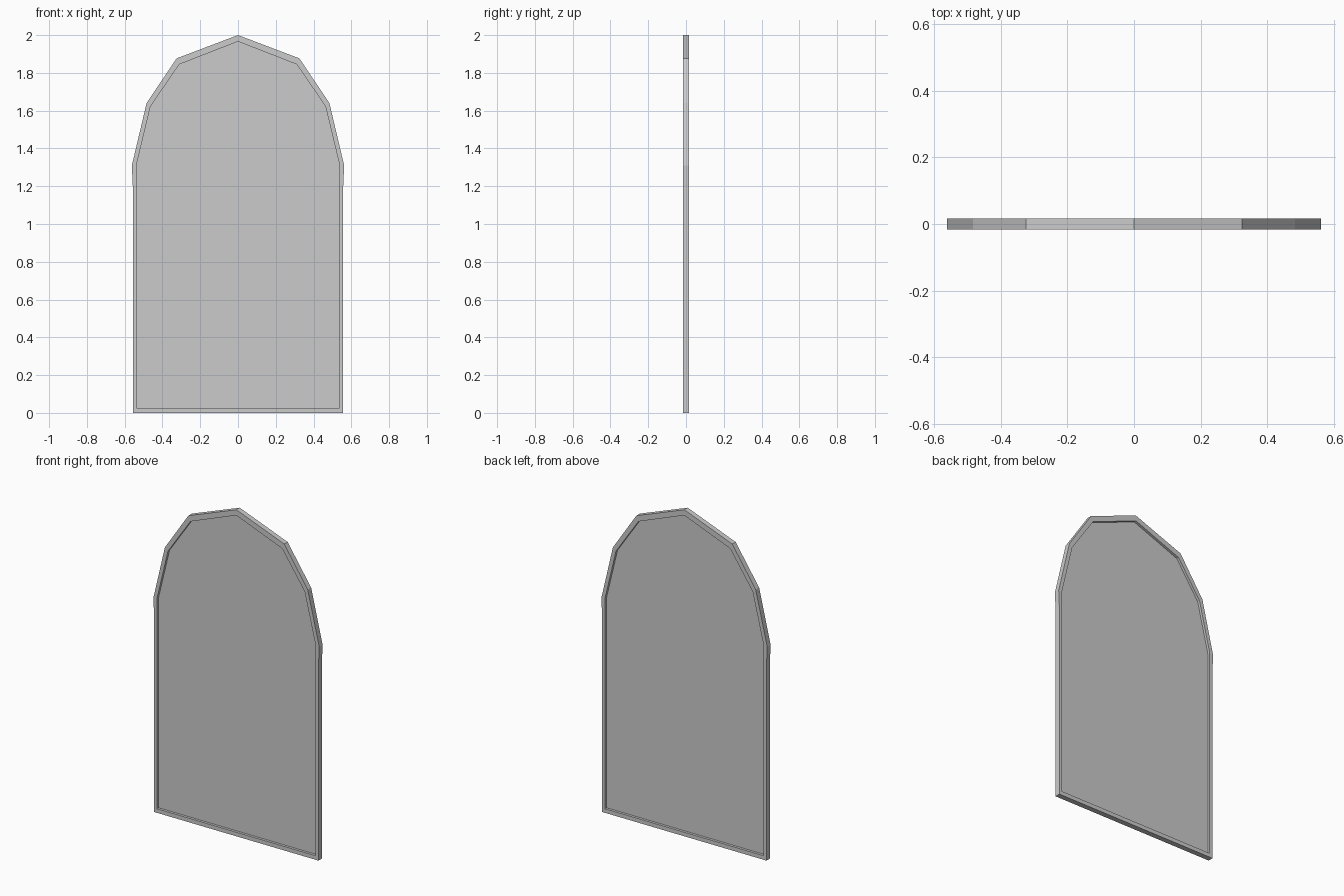
import bpy
import bmesh

if "Cube" in bpy.data.objects:
    bpy.data.objects.remove(bpy.data.objects["Cube"])

HALF_DEPTH = 0.0165

# Right half outlines (x, z), bottom to apex
outer_half = [(0.557, 0.0), (0.557, 1.2), (0.562, 1.31), (0.484, 1.64), (0.325, 1.877), (0.0, 2.0)]
inner_half = [(0.537, 0.025), (0.537, 1.2), (0.537, 1.315), (0.463, 1.623), (0.311, 1.845), (0.0, 1.966)]


def mirrored(half):
    """Complete a half outline into a closed loop across x = 0."""
    return half + [(-x, z) for x, z in reversed(half[:-1])]


def make_object(name, bm):
    bmesh.ops.recalc_face_normals(bm, faces=bm.faces)
    mesh = bpy.data.meshes.new(name)
    bm.to_mesh(mesh)
    bm.free()
    obj = bpy.data.objects.new(name, mesh)
    bpy.context.collection.objects.link(obj)
    return obj


def ring(bm, loop, y):
    return [bm.verts.new((x, y, z)) for x, z in loop]


def bridge(bm, a, b):
    n = len(a)
    for i in range(n):
        j = (i + 1) % n
        bm.faces.new((a[i], a[j], b[j], b[i]))


outer, inner = mirrored(outer_half), mirrored(inner_half)

# Arched frame: rectangular section running around the outline
bm = bmesh.new()
rings = [ring(bm, outer, -HALF_DEPTH), ring(bm, outer, HALF_DEPTH),
         ring(bm, inner, HALF_DEPTH), ring(bm, inner, -HALF_DEPTH)]
for k in range(4):
    bridge(bm, rings[k], rings[(k + 1) % 4])
make_object("arched_frame", bm)

# Thin pane recessed in the middle of the frame, visible from both sides
bm = bmesh.new()
front, back = ring(bm, inner, -0.001), ring(bm, inner, 0.001)
bm.faces.new(front)
bm.faces.new(list(reversed(back)))
bridge(bm, front, back)
make_object("window_pane", bm)
